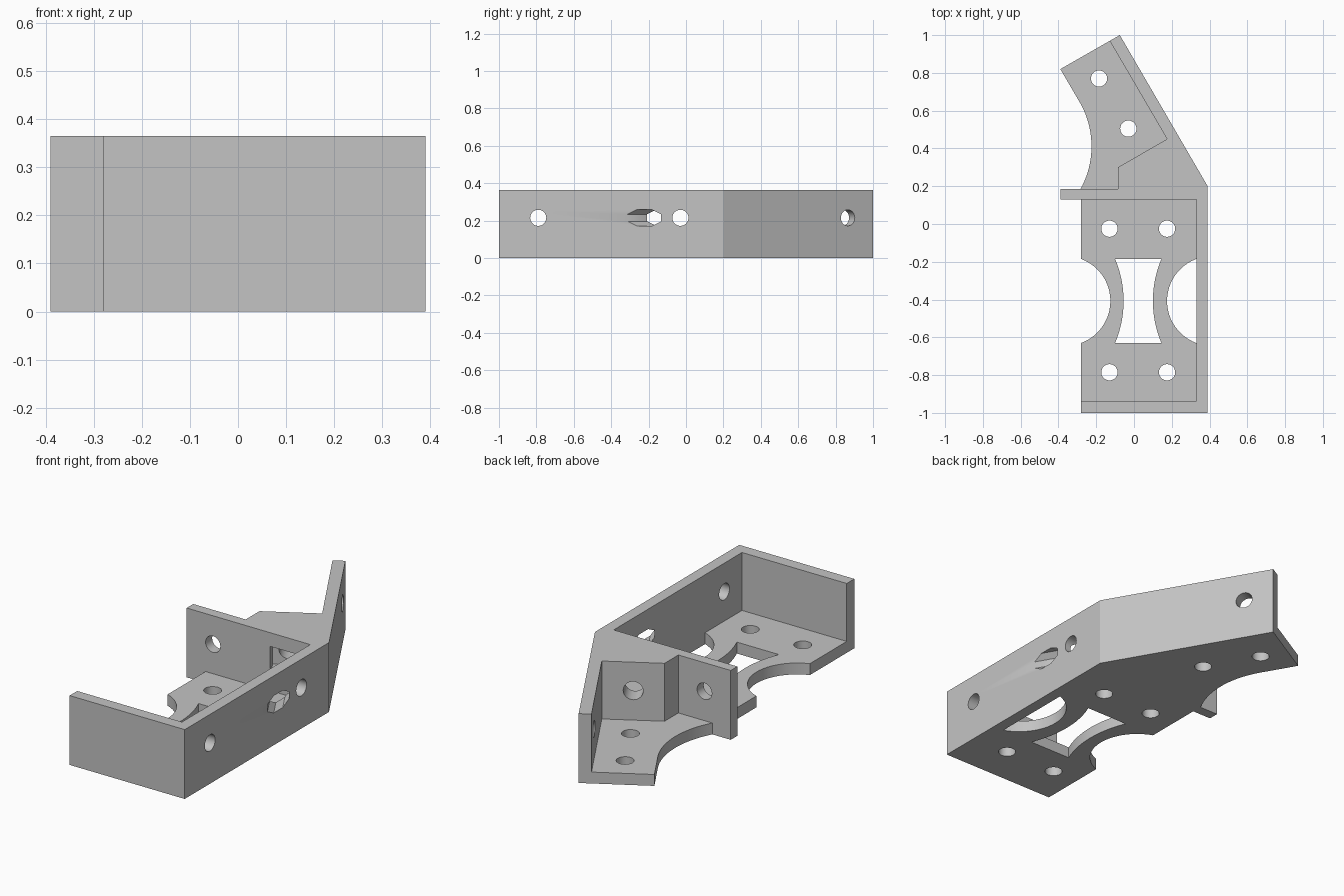
import bpy, bmesh
from math import sqrt, sin, cos, asin, pi, radians
from mathutils import Vector, Matrix

cube = bpy.data.objects.get("Cube")
if cube:
    bpy.data.objects.remove(cube, do_unlink=True)

HEIGHT, FLOOR, HOLE_Z, HOLE_R = 0.365, 0.06, 0.215, 0.043

grey = bpy.data.materials.new("plain grey")
grey.use_nodes = True
colour = (0.55, 0.55, 0.55, 1)
grey.diffuse_color = colour
grey.node_tree.nodes["Principled BSDF"].inputs["Base Color"].default_value = colour


def make_object(name, bm):
    bmesh.ops.recalc_face_normals(bm, faces=bm.faces)
    mesh = bpy.data.meshes.new(name)
    bm.to_mesh(mesh)
    bm.free()
    mesh.materials.append(grey)
    obj = bpy.data.objects.new(name, mesh)
    bpy.context.collection.objects.link(obj)
    return obj


def prism(name, outline, z0, z1):
    bm = bmesh.new()
    face = bm.faces.new([bm.verts.new((x, y, z0)) for x, y in outline])
    top = bmesh.ops.extrude_face_region(bm, geom=[face])["geom"]
    verts = [v for v in top if isinstance(v, bmesh.types.BMVert)]
    bmesh.ops.translate(bm, vec=(0, 0, z1 - z0), verts=verts)
    return make_object(name, bm)


def rod(name, start, end, radius, sides=32, roll=0):
    start, end = Vector(start), Vector(end)
    axis = end - start
    bm = bmesh.new()
    bmesh.ops.create_cone(bm, cap_ends=True, segments=sides, radius1=radius,
                          radius2=radius, depth=axis.length)
    turn = axis.to_track_quat("Z", "Y").to_matrix().to_4x4()
    place = Matrix.Translation((start + end) / 2) @ turn @ Matrix.Rotation(roll, 4, "Z")
    bmesh.ops.transform(bm, matrix=place, verts=bm.verts)
    return make_object(name, bm)


def arc(x, y, half, bulge, steps=24):
    """Upward arc through (x + bulge, y), ending at (x, y +- half)."""
    r = (half ** 2 + bulge ** 2) / (2 * abs(bulge))
    side = 1 if bulge > 0 else -1
    cx = x + bulge - side * r
    a = asin(half / r)
    angles = [a * (2 * i / steps - 1) for i in range(steps + 1)]
    return [(cx + side * r * cos(t), y + r * sin(t)) for t in angles]


def cut(body, cutter):
    cutter.hide_render = True
    mod = body.modifiers.new("cut", "BOOLEAN")
    mod.operation, mod.solver, mod.object = "DIFFERENCE", "EXACT", cutter
    bpy.context.view_layer.objects.active = body
    bpy.ops.object.modifier_apply(modifier=mod.name)
    bpy.data.objects.remove(cutter, do_unlink=True)


# Solid block in the bracket's plan outline
MID, HALF = -0.4075, 0.2225
rear_notch = arc(-0.283, 0.411, 0.226, 0.058)
front_notch = arc(-0.28, MID, HALF, 0.155)
outline = ([(-0.28, -1), (0.39, -1), (0.39, 0.2), (-0.075, 1), (-0.39, 0.82)]
           + rear_notch[::-1]
           + [(-0.39, 0.185), (-0.39, 0.13), (-0.28, 0.13)]
           + front_notch[::-1])
# the notch ends sit on the side edges of the floor
bracket = prism("angled_bracket", outline, 0, HEIGHT)

# Open bays above the floor, leaving the walls and the corner block
cut(bracket, prism("front_bay", [(-0.6, -0.937), (0.33, -0.937), (0.33, 0.13),
                                 (-0.6, 0.13)], FLOOR, 0.6))
cut(bracket, prism("rear_bay", [(-0.085, 0.185), (-0.085, 0.3), (0.175, 0.45),
                                (-0.23, 1.143), (-0.9, 0.9), (-0.9, 0.185)], FLOOR, 0.6))

# Curved floor openings
cut(bracket, prism("side_opening", arc(0.33, MID, HALF, -0.155), -0.1, 0.1))
window = arc(0.145, MID, HALF, -0.045) + arc(-0.1, MID, HALF, 0.045)[::-1]
cut(bracket, prism("floor_window", window, -0.1, 0.1))

# Floor screw holes
floor_holes = [(x, y) for x in (-0.13, 0.175) for y in (-0.025, -0.785)]
for x, y in floor_holes + [(-0.185, 0.77), (-0.03, 0.505)]:
    cut(bracket, rod("floor_hole", (x, y, -0.1), (x, y, 0.1), HOLE_R))

# Wall screw holes
for y in (-0.79, -0.03):
    cut(bracket, rod("wall_hole", (0.28, y, HOLE_Z), (0.45, y, HOLE_Z), HOLE_R))
cut(bracket, rod("cross_wall_hole", (-0.237, 0.1, HOLE_Z), (-0.237, 0.25, HOLE_Z), HOLE_R))
outward = Vector((sqrt(3) / 2, 0.5, 0))
centre = Vector((0.003, 0.865, HOLE_Z))
cut(bracket, rod("slanted_wall_hole", centre - outward * 0.13, centre + outward * 0.1, HOLE_R))

# Oblique bolt hole, bolt head pocket and tool access hole on one axis
seat = Vector((0.045, 0.375, HOLE_Z))
along = Vector((0.5, -sqrt(3) / 2, 0))
cut(bracket, rod("head_pocket", seat + along * 0.1, seat + along * 0.4,
                 0.078 * sqrt(2), 4, pi / 4))
cut(bracket, rod("bolt_hole", seat - along * 0.1, seat + along * 0.2, 0.048))
cut(bracket, rod("tool_access", seat + along * 0.3, seat + along * 0.85,
                 0.045 / cos(pi / 8), 8, pi / 8))

# Smooth the curved walls and keep the edges crisp
bpy.ops.object.select_all(action="DESELECT")
bracket.select_set(True)
bpy.context.view_layer.objects.active = bracket
bpy.ops.object.shade_smooth_by_angle(angle=radians(30))
